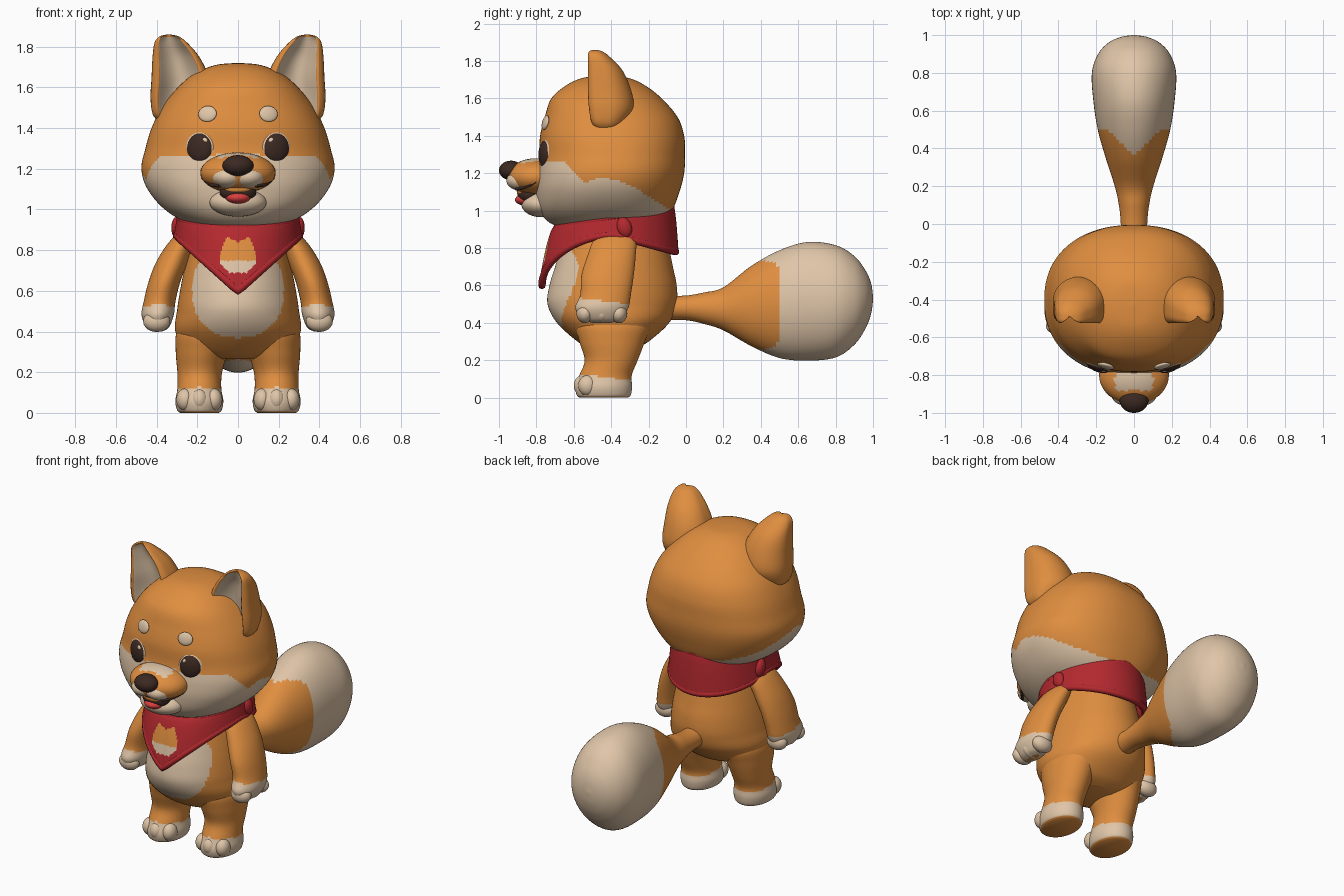
import bpy
import bmesh
from math import sin, cos, pi, copysign
from mathutils import Matrix, Vector, Euler

if "Cube" in bpy.data.objects:
    bpy.data.objects.remove(bpy.data.objects["Cube"])


def material(name, rgb):
    mat = bpy.data.materials.new(name)
    mat.use_nodes = True
    mat.diffuse_color = (*rgb, 1)
    mat.node_tree.nodes["Principled BSDF"].inputs["Base Color"].default_value = (*rgb, 1)
    return mat


ORANGE = material("orange_fur", (0.74, 0.27, 0.05))
CREAM = material("cream_fur", (0.74, 0.56, 0.39))
BROWN = material("dark_brown", (0.045, 0.022, 0.016))
RED = material("bandana_red", (0.45, 0.022, 0.028))
PINK = material("tongue_red", (0.70, 0.05, 0.05))


def finish(name, bm, mats, mirror=False):
    """Turn a bmesh into a smooth object, mirrored over x if asked."""
    bmesh.ops.recalc_face_normals(bm, faces=bm.faces)
    mesh = bpy.data.meshes.new(name)
    for f in bm.faces:
        f.smooth = True
    bm.to_mesh(mesh)
    bm.free()
    for m in mats:
        mesh.materials.append(m)
    ob = bpy.data.objects.new(name, mesh)
    bpy.context.collection.objects.link(ob)
    if mirror:
        ob.modifiers.new("mirror", 'MIRROR')
    return ob


def spline(a, b, c, d, t):
    return 0.5 * (2 * b + (c - a) * t + (2 * a - 5 * b + 4 * c - d) * t**2
                  + (3 * b - a - 3 * c + d) * t**3)


def oval(power=2):
    def section(a):
        return [copysign(abs(v) ** (2 / power), v) for v in (cos(a), sin(a))]
    return section


def loft(name, rings, mats, rule=None, section=oval(), axis='z', n=64, steps=6, mirror=False):
    """Skin smooth rings (t, centre u, centre v, radius u, radius v)."""
    path = []
    for i in range(len(rings) - 1):
        four = [rings[max(0, i - 1)], rings[i], rings[i + 1], rings[min(len(rings) - 1, i + 2)]]
        path += [[spline(*vals, s / steps) for vals in zip(*four)] for s in range(steps)]
    path.append(rings[-1])
    bm = bmesh.new()
    rows = []
    for t, cu, cv, ru, rv in path:
        row = []
        for j in range(n):
            su, sv = section(2 * pi * j / n)
            u, v = cu + ru * su, cv + rv * sv
            row.append(bm.verts.new((u, v, t) if axis == 'z' else (u, t, v)))
        rows.append(row)
    for k in range(len(rows) - 1):
        for j in range(n):
            q = (j + 1) % n
            f = bm.faces.new((rows[k][j], rows[k][q], rows[k + 1][q], rows[k + 1][j]))
            if rule:
                f.material_index = rule(f.calc_center_median(), 2 * pi * (j + 0.5) / n, k / len(rows))
    bm.faces.new(rows[0])
    f = bm.faces.new(rows[-1])
    if rule:
        f.material_index = rule(f.calc_center_median(), 0, 1)
    return finish(name, bm, mats, mirror)


def ball(name, centres, radii, mats, rot=(0, 0, 0), rule=None, mirror=False):
    """One or more equal ellipsoids in a single object."""
    bm = bmesh.new()
    for c in centres:
        m = Matrix.LocRotScale(Vector(c), Euler(rot), Vector(radii))
        bmesh.ops.create_uvsphere(bm, u_segments=40, v_segments=24, radius=1, matrix=m)
    if rule:
        for f in bm.faces:
            f.material_index = rule(f.calc_center_median())
    return finish(name, bm, mats, mirror)


def lerp(x, pts):
    for (x0, y0), (x1, y1) in zip(pts, pts[1:]):
        if x <= x1:
            return y0 + (y1 - y0) * max(0, (x - x0) / (x1 - x0))
    return pts[-1][1]


FUR = [ORANGE, CREAM]

# Head with cream cheeks and jaw
CHEEK = [(-0.8, 1.27), (-0.65, 1.26), (-0.54, 1.15), (-0.45, 1.18), (-0.3, 1.14), (-0.08, 1.0)]
loft("head", [
    (0.9, 0, -0.42, 0.1, 0.18), (0.93, 0, -0.43, 0.24, 0.29), (1.0, 0, -0.43, 0.36, 0.355),
    (1.1, 0, -0.42, 0.445, 0.385), (1.2, 0, -0.405, 0.475, 0.395), (1.3, 0, -0.395, 0.455, 0.39),
    (1.4, 0, -0.395, 0.425, 0.385), (1.5, 0, -0.4, 0.375, 0.355), (1.6, 0, -0.425, 0.295, 0.295),
    (1.67, 0, -0.43, 0.21, 0.21), (1.71, 0, -0.43, 0.11, 0.12), (1.72, 0, -0.43, 0.01, 0.01)],
    FUR, lambda c, a, k: c.z < lerp(c.y, CHEEK) and c.y < -0.08, oval(2.25), n=160, steps=8)


# Ears: rounded back, hollow cream front
def ear_section(a):
    if sin(a) >= 0:
        return cos(a), sin(a)
    return cos(a), -abs(sin(a)) ** 0.4 + 0.9 * max(0, 1 - (cos(a) / 0.75) ** 2)


loft("ears", [
    (1.43, 0.31, -0.42, 0.08, 0.06), (1.47, 0.3, -0.42, 0.12, 0.1), (1.55, 0.29, -0.41, 0.14, 0.13),
    (1.65, 0.285, -0.42, 0.14, 0.125), (1.75, 0.305, -0.44, 0.115, 0.1),
    (1.82, 0.33, -0.47, 0.08, 0.065), (1.85, 0.338, -0.485, 0.048, 0.04), (1.86, 0.34, -0.49, 0.01, 0.01)],
    FUR, lambda c, a, k: sin(a) < 0 and abs(cos(a)) < 0.68 and k < 0.8,
    ear_section, n=72, mirror=True)

# Eyes and brow spots
ball("eye_rims", [(0.187, -0.742, 1.3)], (0.077, 0.03, 0.086), [CREAM], (0, 0, 0.35), mirror=True)
ball("eyes", [(0.187, -0.748, 1.3)], (0.067, 0.036, 0.077), [BROWN], (0, 0, 0.35), mirror=True)
ball("eye_glints", [(0.165, -0.776, 1.335)], (0.016, 0.008, 0.018), [CREAM], (0, 0, 0.2), mirror=True)
ball("brow_spots", [(0.15, -0.752, 1.47)], (0.046, 0.014, 0.04), [CREAM], (-0.25, 0, 0.25), mirror=True)

# Muzzle, mouth and nose
ball("muzzle", [(0, -0.8, 1.18)], (0.185, 0.155, 0.1), FUR,
     rule=lambda c: c.z > 1.24 and abs(c.x) < 0.1 and c.y > -0.88)
ball("muzzle_lobes", [(0.05, -0.875, 1.16)], (0.08, 0.085, 0.055), [CREAM], mirror=True)
ball("jaw", [(0, -0.775, 1.035)], (0.14, 0.105, 0.07), [CREAM])
ball("mouth", [(0, -0.835, 1.085)], (0.09, 0.065, 0.055), [BROWN])
ball("palate", [(0, -0.86, 1.1)], (0.068, 0.045, 0.03), [ORANGE])
ball("tongue", [(0, -0.852, 1.058)], (0.062, 0.062, 0.032), [PINK])
ball("nose", [(0, -0.935, 1.215)], (0.076, 0.065, 0.052), [BROWN])


def tube(name, points, radius, mat, cyclic=False):
    curve = bpy.data.curves.new(name, 'CURVE')
    curve.dimensions = '3D'
    curve.bevel_depth = radius
    curve.bevel_resolution = 2
    curve.materials.append(mat)
    line = curve.splines.new('POLY')
    line.points.add(len(points) - 1)
    for p, co in zip(line.points, points):
        p.co = (*co, 1)
    line.use_cyclic_u = cyclic
    ob = bpy.data.objects.new(name, curve)
    bpy.context.collection.objects.link(ob)
    return ob


tube("smile_line", [(0.09, -0.91, 1.115), (0.125, -0.875, 1.12), (0.155, -0.835, 1.135), (0.172, -0.8, 1.155)],
     0.008, BROWN).modifiers.new("mirror", 'MIRROR')

# Torso with belly patch
loft("torso", [
    (0.265, 0, -0.39, 0.12, 0.12), (0.3, 0, -0.39, 0.25, 0.19), (0.4, 0, -0.39, 0.308, 0.3),
    (0.5, 0, -0.395, 0.3, 0.345), (0.6, 0, -0.39, 0.285, 0.34), (0.7, 0, -0.385, 0.265, 0.315),
    (0.8, 0, -0.38, 0.24, 0.29), (0.95, 0, -0.38, 0.2, 0.26)],
    FUR, lambda c, a, k: c.y < -0.4 and abs(c.x / 0.225) ** 2.3 + abs((c.z - 0.6) / 0.23) ** 2.3 < 1,
    n=128, steps=9)

# Arms with paws
loft("arms", [
    (0.4, 0.395, -0.45, 0.02, 0.05), (0.42, 0.395, -0.45, 0.055, 0.105), (0.48, 0.395, -0.45, 0.079, 0.142),
    (0.55, 0.385, -0.43, 0.078, 0.135), (0.65, 0.36, -0.42, 0.078, 0.14), (0.75, 0.32, -0.4, 0.078, 0.13),
    (0.85, 0.27, -0.38, 0.06, 0.11), (0.9, 0.24, -0.38, 0.02, 0.05)],
    FUR, lambda c, a, k: c.z < 0.5 - 0.12 * (c.y + 0.3), mirror=True)
ball("fingers", [(0.4, -0.45 + d, 0.45) for d in (-0.09, 0, 0.09)], (0.066, 0.046, 0.052), [CREAM], mirror=True)

# Legs with feet and toes
loft("legs", [
    (0, 0.19, -0.44, 0.095, 0.13), (0.015, 0.19, -0.44, 0.11, 0.145), (0.06, 0.19, -0.44, 0.118, 0.152),
    (0.12, 0.19, -0.43, 0.108, 0.14), (0.2, 0.188, -0.4, 0.11, 0.142), (0.3, 0.178, -0.395, 0.128, 0.175),
    (0.4, 0.16, -0.39, 0.14, 0.2), (0.45, 0.15, -0.39, 0.08, 0.12)],
    FUR, lambda c, a, k: 0.008 < c.z < 0.1 - 0.12 * (c.y + 0.35), mirror=True)
ball("toes", [(0.19 + d, -0.55 + abs(d) / 3, 0.065) for d in (-0.07, 0, 0.07)],
     (0.043, 0.05, 0.055), [CREAM], mirror=True)

# Bushy tail
loft("tail", [
    (-0.12, 0, 0.48, 0.07, 0.065), (0, 0, 0.48, 0.07, 0.066), (0.1, 0, 0.478, 0.08, 0.085),
    (0.2, 0, 0.475, 0.102, 0.115), (0.35, 0, 0.49, 0.15, 0.215), (0.5, 0, 0.5, 0.192, 0.288),
    (0.65, 0, 0.515, 0.215, 0.317), (0.8, 0, 0.515, 0.223, 0.3), (0.9, 0, 0.52, 0.19, 0.237),
    (0.96, 0, 0.525, 0.135, 0.155), (0.99, 0, 0.53, 0.07, 0.08), (1, 0, 0.53, 0.008, 0.008)],
    FUR, lambda c, a, k: c.y > 0.36 + min(0.14, abs(c.x)), axis='y', n=80, steps=8)


# Bandana: pointed front, draped back
def drape(a, s):
    front = max(0, cos(a))
    top = 0.965 - 0.055 * cos(a)
    low = 0.6 + 0.27 * abs(sin(a)) if front else 0.87 + 0.09 * cos(a)
    flare = s ** 0.6 * (0.025 + 0.055 * front)
    return ((0.285 + s * 0.015) * sin(a), -0.385 - (0.305 + flare) * cos(a), top + (low - top) * s)


def patch(c):
    """Small two-tone badge with two pointed corners on the front."""
    if c.y > -0.5 or abs(c.x) > 0.085 - 0.4 * max(0, c.z - 0.78) or not 0.685 < c.z < 0.835 + 0.5 * abs(c.x):
        return 0
    if c.z < 0.73 and abs(c.x) > 0.085 - (0.73 - c.z):
        return 0
    return 2 if c.z < 0.745 else 1


bm = bmesh.new()
COLS, ROWS = 240, 36
grid = [[bm.verts.new(drape(2 * pi * i / COLS, j / ROWS)) for j in range(ROWS + 1)] for i in range(COLS)]
for i in range(COLS):
    side = grid[(i + 1) % COLS]
    for j in range(ROWS):
        f = bm.faces.new((grid[i][j], side[j], side[j + 1], grid[i][j + 1]))
        f.material_index = patch(f.calc_center_median())
bandana = finish("bandana", bm, [RED, ORANGE, CREAM])
solid = bandana.modifiers.new("thickness", 'SOLIDIFY')
solid.thickness = 0.03
solid.offset = 0

# Bandana hems and side folds
for label, s in (("upper", 0), ("lower", 1)):
    tube(label + "_hem", [drape(2 * pi * i / 96, s) for i in range(96)], 0.02, RED, True)
ball("side_folds", [(0.3, -0.33, 0.91)], (0.028, 0.04, 0.055), [RED], (0.3, 0, 0), mirror=True)
